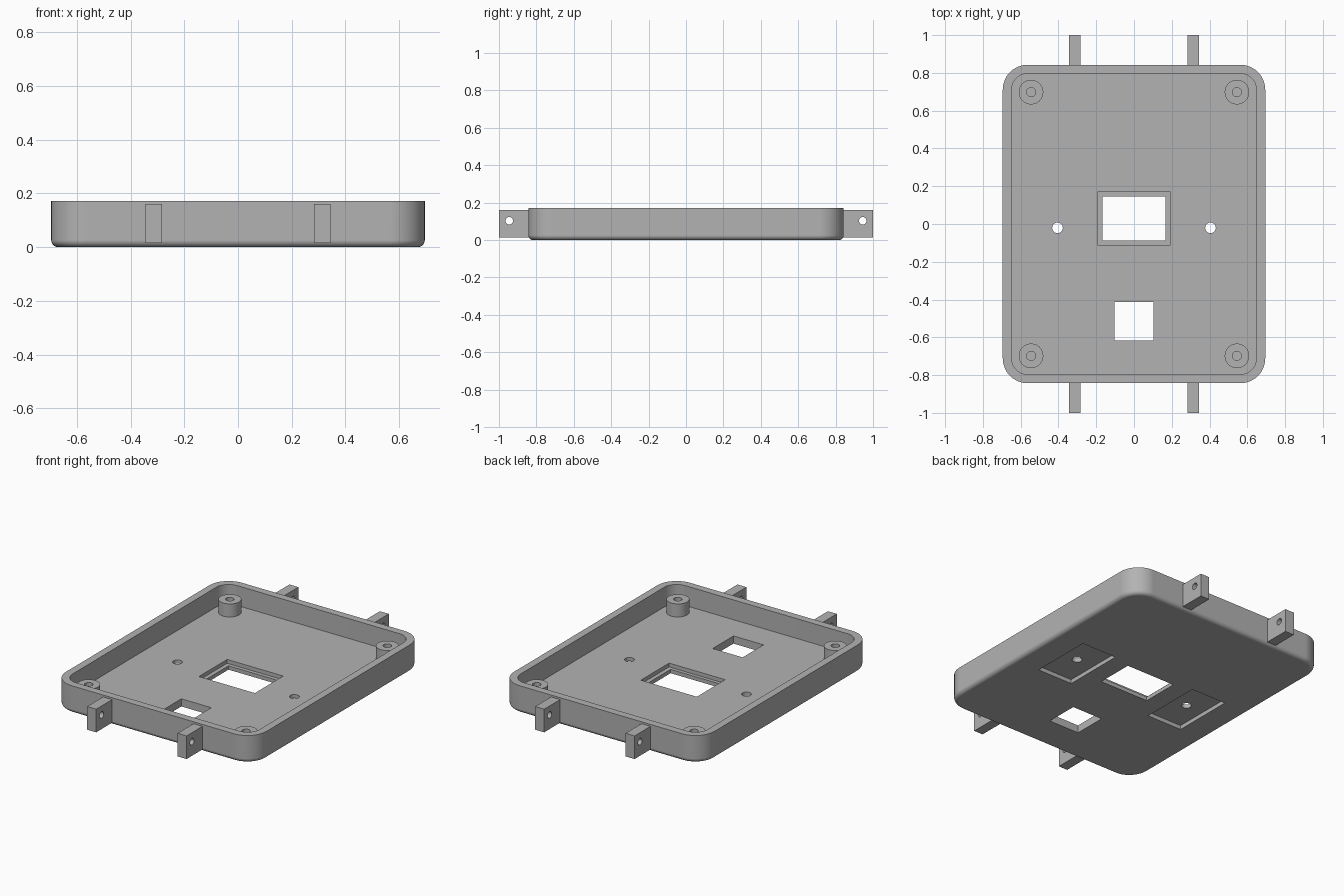
import bpy, bmesh, math
from math import radians, sin, cos, pi

if "Cube" in bpy.data.objects:
    bpy.data.objects.remove(bpy.data.objects["Cube"], do_unlink=True)

grey = bpy.data.materials.new("plain grey")
grey.use_nodes = True
colour = (0.45, 0.45, 0.45, 1)
grey.diffuse_color = colour
grey.node_tree.nodes["Principled BSDF"].inputs["Base Color"].default_value = colour

HALF_X, HALF_Y, HEIGHT = 0.695, 0.843, 0.172
WALL, FLOOR, CORNER, FILLET = 0.047, 0.048, 0.132, 0.026


def make_object(name, bm):
    bmesh.ops.recalc_face_normals(bm, faces=bm.faces)
    mesh = bpy.data.meshes.new(name)
    bm.to_mesh(mesh)
    bm.free()
    mesh.materials.append(grey)
    ob = bpy.data.objects.new(name, mesh)
    bpy.context.collection.objects.link(ob)
    return ob


def box(name, x, y, z):
    """Box from three (low, high) ranges."""
    bm = bmesh.new()
    bmesh.ops.create_cube(bm, size=1)
    for v in bm.verts:
        for i, (low, high) in enumerate((x, y, z)):
            v.co[i] = high if v.co[i] > 0 else low
    return make_object(name, bm)


def cylinder(name, centre, radius, length, axis="z"):
    bpy.ops.mesh.primitive_cylinder_add(
        vertices=40, radius=radius, depth=length, location=centre,
        rotation=(0, radians(90) if axis == "x" else 0, 0))
    ob = bpy.context.object
    ob.name = name
    ob.data.materials.append(grey)
    return ob


def cut(target, cutter):
    """Subtract the cutter and throw it away."""
    cutter.hide_render = True
    mod = target.modifiers.new("cut", "BOOLEAN")
    mod.operation, mod.solver, mod.object = "DIFFERENCE", "EXACT", cutter
    bpy.context.view_layer.objects.active = target
    bpy.ops.object.modifier_apply(modifier=mod.name)
    bpy.data.objects.remove(cutter, do_unlink=True)


def smooth(ob):
    bpy.ops.object.select_all(action="DESELECT")
    ob.select_set(True)
    bpy.context.view_layer.objects.active = ob
    bpy.ops.object.shade_smooth_by_angle(angle=radians(30))
    mod = ob.modifiers.new("flat face normals", "WEIGHTED_NORMAL")
    mod.keep_sharp = True


def ring(bm, inset, z, steps=10):
    """Rounded rectangle inset from the outer outline."""
    verts = []
    radius = CORNER - inset
    for q, (sx, sy) in enumerate(((1, 1), (-1, 1), (-1, -1), (1, -1))):
        for k in range(steps + 1):
            a = (q + k / steps) * pi / 2
            verts.append(bm.verts.new((sx * (HALF_X - CORNER) + radius * cos(a),
                                       sy * (HALF_Y - CORNER) + radius * sin(a), z)))
    return verts


# Tray shell: rounded bottom edge, outer wall, rim, inner wall and floor
bm = bmesh.new()
levels = []
for k in range(7):
    a = k / 6 * pi / 2
    levels.append((FILLET * (1 - sin(a)), FILLET * (1 - cos(a))))
levels += [(0, HEIGHT), (WALL, HEIGHT), (WALL, FLOOR)]
rings = [ring(bm, *level) for level in levels]
for lower, upper in zip(rings, rings[1:]):
    for i in range(len(lower)):
        j = (i + 1) % len(lower)
        bm.faces.new((lower[i], lower[j], upper[j], upper[i]))
bm.faces.new(rings[0])
bm.faces.new(rings[-1])
tray = make_object("tray", bm)

# Openings: stepped window and small square port
cut(tray, box("window_cutter", (-0.168, 0.168), (-0.088, 0.146), (-0.1, 0.1)))
cut(tray, box("ledge_cutter", (-0.194, 0.194), (-0.11, 0.17), (0.024, 0.1)))
cut(tray, box("port_cutter", (-0.104, 0.104), (-0.618, -0.412), (-0.1, 0.1)))

# Underside pockets with a screw hole through each
for side in (-1, 1):
    x = side * 0.405
    cut(tray, box("pocket_cutter", (x - 0.12, x + 0.12), (-0.215, 0.175), (-0.1, 0.025)))
    cut(tray, cylinder("screw_hole_cutter", (x, -0.02, 0), 0.028, 0.2))
smooth(tray)

for sx, side in ((-1, "right"), (1, "left")):
    for sy, end in ((-1, "front"), (1, "back")):
        # Corner post with a blind hole
        x, y = sx * 0.545, sy * 0.698
        post = cylinder(f"{end}_{side}_post", (x, y, 0.085), 0.065, 0.09)
        cut(post, cylinder("post_hole_cutter", (x, y, 0.11), 0.024, 0.12))
        smooth(post)

        # Mounting tab with a cross hole
        x = sx * 0.313
        ys = sorted((sy * (HALF_Y - 0.01), sy))
        tab = box(f"{end}_{side}_tab", (x - 0.031, x + 0.031), ys, (0.015, 0.16))
        cut(tab, cylinder("tab_hole_cutter", (x, sy * 0.945, 0.103), 0.02, 0.2, "x"))
        smooth(tab)
